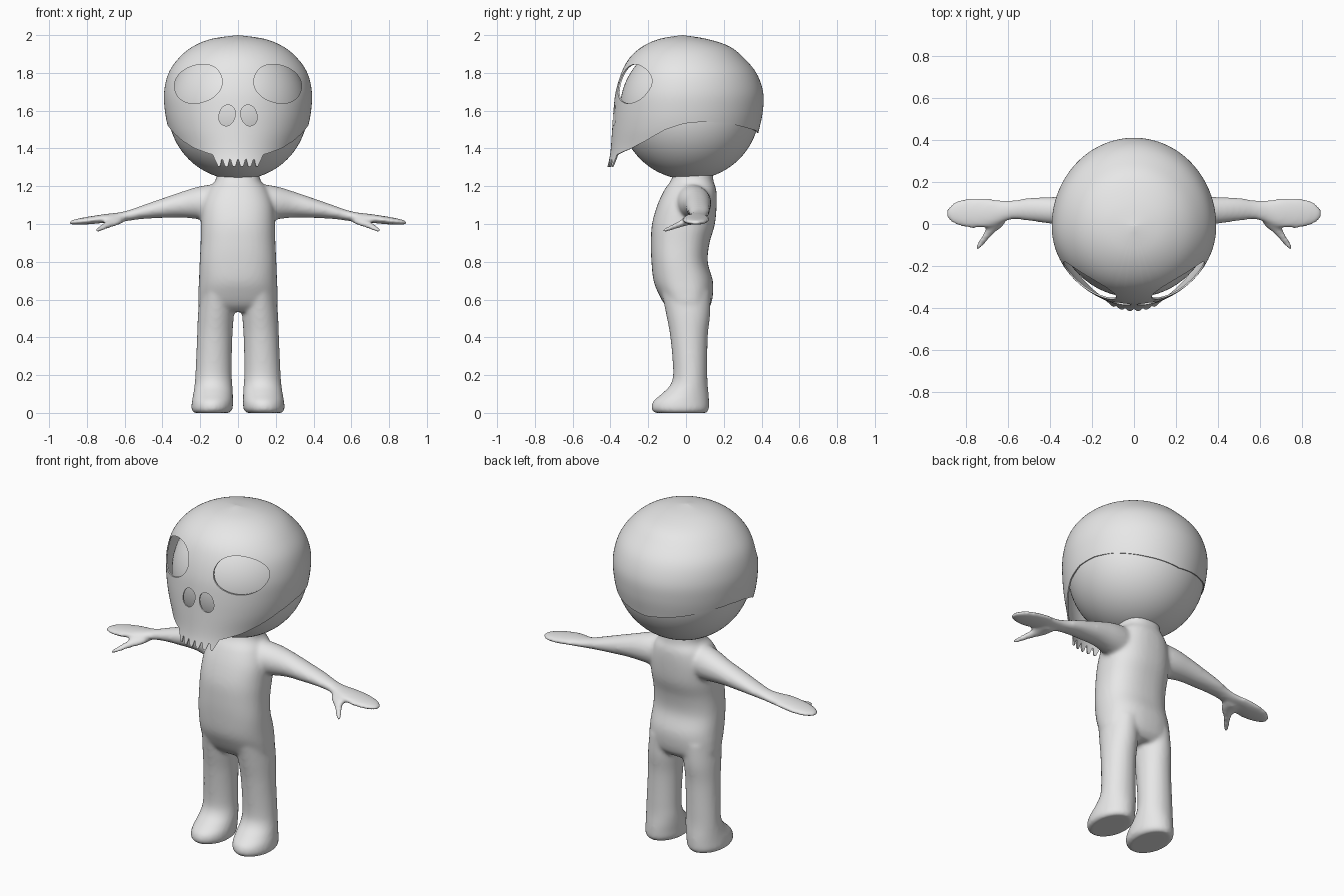
import bpy, bmesh, math

if "Cube" in bpy.data.objects:
    bpy.data.objects.remove(bpy.data.objects["Cube"])

grey = bpy.data.materials.new("plain_grey")
grey.diffuse_color = (0.8, 0.8, 0.8, 1)
grey.use_nodes = True
grey.node_tree.nodes["Principled BSDF"].inputs["Base Color"].default_value = grey.diffuse_color


def spline(pts, t):
    """Catmull-Rom through rows of numbers, t in 0..len-1."""
    i = max(0, min(int(t), len(pts) - 2))
    f = t - i
    p = [pts[max(0, min(k, len(pts) - 1))] for k in (i - 1, i, i + 1, i + 2)]
    return [0.5 * (2 * b + (c - a) * f + (2 * a - 5 * b + 4 * c - d) * f * f
                   + (3 * b - a - 3 * c + d) * f ** 3) for a, b, c, d in zip(*p)]


def make(name, bm):
    bmesh.ops.recalc_face_normals(bm, faces=bm.faces)
    me = bpy.data.meshes.new(name)
    bm.to_mesh(me)
    bm.free()
    ob = bpy.data.objects.new(name, me)
    bpy.context.collection.objects.link(ob)
    me.materials.append(grey)
    return ob


def finish(ob, angle=40):
    """Apply the modifiers and shade smooth."""
    bpy.ops.object.select_all(action='DESELECT')
    ob.select_set(True)
    bpy.context.view_layer.objects.active = ob
    bpy.ops.object.convert(target='MESH')
    bpy.ops.object.shade_smooth_by_angle(angle=math.radians(angle))


def loft(bm, rows, place, steps=5, n=40):
    """Closed tube through spline-smoothed rows; place(row, cos, sin) gives a point."""
    rings = []
    for k in range((len(rows) - 1) * steps + 1):
        row = spline(rows, k / steps)
        rings.append([bm.verts.new(place(row, math.cos(a), math.sin(a)))
                      for a in (2 * math.pi * j / n for j in range(n))])
    for r, q in zip(rings, rings[1:]):
        for j in range(n):
            bm.faces.new((r[j], r[(j + 1) % n], q[(j + 1) % n], q[j]))
    bm.faces.new(rings[0])
    bm.faces.new(rings[-1])


# Body: torso, legs, arms and thumbs fused into one skin
torso = [  # z, front y, back y, half width
    (.535, -.07, .10, .15), (.57, -.11, .13, .205), (.63, -.145, .143, .21), (.7, -.172, .142, .207),
    (.8, -.183, .115, .203), (.9, -.186, .125, .198), (1.0, -.18, .153, .197),
    (1.1, -.152, .162, .19), (1.18, -.115, .16, .16), (1.23, -.08, .145, .12), (1.29, -.06, .14, .11)]
leg = [  # z, front y, back y, inner x, outer x
    (0, -.165, .11, .045, .235), (.02, -.183, .121, .029, .247), (.06, -.175, .122, .026, .244),
    (.1, -.13, .12, .027, .237), (.15, -.082, .115, .03, .23), (.22, -.068, .113, .033, .225),
    (.4, -.083, .115, .03, .217), (.52, -.105, .128, .022, .212), (.64, -.13, .13, .02, .2)]
arm = [  # x, y, z, half depth, half height
    (.06, .02, 1.11, .1, .11), (.2, .045, 1.112, .088, .088), (.3, .06, 1.102, .072, .068),
    (.4, .065, 1.084, .064, .052), (.5, .07, 1.064, .055, .037), (.58, .067, 1.045, .046, .028),
    (.64, .058, 1.035, .056, .025), (.7, .053, 1.03, .07, .023), (.78, .052, 1.02, .072, .021),
    (.85, .052, 1.012, .057, .016), (.893, .05, 1.007, .022, .009)]
thumb = [  # y, x, z, half width, half height
    (.06, .65, 1.02, .05, .02), (0, .66, 1.012, .045, .021), (-.035, .685, .998, .03, .019),
    (-.07, .712, .984, .022, .016), (-.1, .735, .972, .018, .013), (-.122, .748, .967, .01, .008)]

bm = bmesh.new()
loft(bm, torso, lambda r, c, s: (
    r[3] * math.copysign(abs(c) ** .85, c),
    (r[1] + r[2]) / 2 + (r[2] - r[1]) / 2 * math.copysign(abs(s) ** .85, s), r[0]))
for m in (-1, 1):
    loft(bm, leg, lambda r, c, s: (
        m * ((r[3] + r[4]) / 2 + (r[4] - r[3]) / 2 * c),
        (r[1] + r[2]) / 2 + (r[2] - r[1]) / 2 * s, r[0]))
    loft(bm, arm, lambda r, c, s: (m * r[0], r[1] + r[3] * c, r[2] + r[4] * s))
    loft(bm, thumb, lambda r, c, s: (m * (r[1] + r[3] * c), r[0], r[2] + r[4] * s))
body = make("body", bm)
mod = body.modifiers.new("fuse", 'REMESH')
mod.mode = 'VOXEL'
mod.voxel_size = .01
mod = body.modifiers.new("relax", 'SMOOTH')
mod.factor = .5
mod.iterations = 10
finish(body, 60)

# Head: round ball under the mask
bm = bmesh.new()
bmesh.ops.create_uvsphere(bm, u_segments=64, v_segments=40, radius=.37)
bmesh.ops.translate(bm, verts=bm.verts, vec=(0, .02, 1.605))
finish(make("head", bm))

# Skull mask: shell with a wavy lower rim and teeth
shell = [  # z, front y, back y, half width
    (1.27, -.425, .30, .30), (1.34, -.407, .33, .315), (1.4, -.398, .36, .33), (1.5, -.391, .387, .367),
    (1.6, -.384, .407, .387), (1.7, -.372, .408, .391), (1.8, -.342, .372, .367),
    (1.88, -.298, .305, .312), (1.94, -.23, .23, .238), (1.98, -.14, .11, .14), (2.0, -.02, -.02, 0)]
rim = [(22, 1.365), (28, 1.372), (44, 1.40), (58, 1.44), (75, 1.5), (90, 1.532),
       (105, 1.542), (122, 1.535), (150, 1.505), (181, 1.48)]  # degrees from the front, z


def rim_height(a):
    deg = abs(math.degrees(a))
    x = .395 * math.sin(abs(a))
    if deg < 30 and x < .165:
        teeth = 1.303 + .042 * math.cos(math.pi * x / .053) ** 4
        side = 1.303 + .062 * max(0, (x - .135) / .03)
        return teeth if x < .135 else side
    for (d0, z0), (d1, z1) in zip(rim, rim[1:]):
        if deg <= d1:
            f = max(0, (deg - d0) / (d1 - d0))
            return z0 + (z1 - z0) * f


def shell_point(t, a):
    z, front, back, half = spline(shell, t)
    mid = shell[-1][1] if half < .001 else -.01
    y = -math.cos(a)
    return (half * math.sin(a), mid + y * ((mid - front) if y < 0 else (back - mid)), z)


bm = bmesh.new()
cols, rows, top = 360, 36, len(shell) - 1
columns = []
for j in range(cols):
    a = 2 * math.pi * j / cols - math.pi
    lo, hi, zb = 0, top, rim_height(a)
    for _ in range(30):
        mid = (lo + hi) / 2
        lo, hi = (mid, hi) if spline(shell, mid)[0] < zb else (lo, mid)
    columns.append([bm.verts.new(shell_point(lo + (top - .02 - lo) * i / rows, a))
                    for i in range(rows + 1)])
for j in range(cols):
    p, q = columns[j], columns[(j + 1) % cols]
    for i in range(rows):
        bm.faces.new((p[i], q[i], q[i + 1], p[i + 1]))
bm.faces.new([c[-1] for c in columns])
mask = make("skull_mask", bm)
mod = mask.modifiers.new("thickness", 'SOLIDIFY')
mod.thickness = .008
mod.offset = -1

# Eye and nose openings: x, z, half width, half height, tilt
cutters = []
for x, z, w, h, tilt in ((.21, 1.742, .128, .099, -18), (.058, 1.575, .042, .056, 15)):
    for m in (-1, 1):
        bm = bmesh.new()
        t = math.radians(tilt)
        outline = []
        for k in range(64):
            c, s = math.cos(k * math.pi / 32), math.sin(k * math.pi / 32)
            u, v = w * math.copysign(abs(c) ** .93, c), h * math.copysign(abs(s) ** .93, s)
            px, pz = x + u * math.cos(t) - v * math.sin(t), z + u * math.sin(t) + v * math.cos(t)
            outline.append(bm.verts.new((m * px, -.6, pz)))
        face = bm.faces.new(outline)
        ext = bmesh.ops.extrude_face_region(bm, geom=[face])
        bmesh.ops.translate(bm, vec=(0, .55, 0),
                            verts=[v for v in ext["geom"] if isinstance(v, bmesh.types.BMVert)])
        cutter = make("opening_cutter", bm)
        cutter.hide_render = True
        cutters.append(cutter)
        mod = mask.modifiers.new("opening", 'BOOLEAN')
        mod.operation = 'DIFFERENCE'
        mod.solver = 'EXACT'
        mod.object = cutter
finish(mask)
for cutter in cutters:
    bpy.data.objects.remove(cutter)
